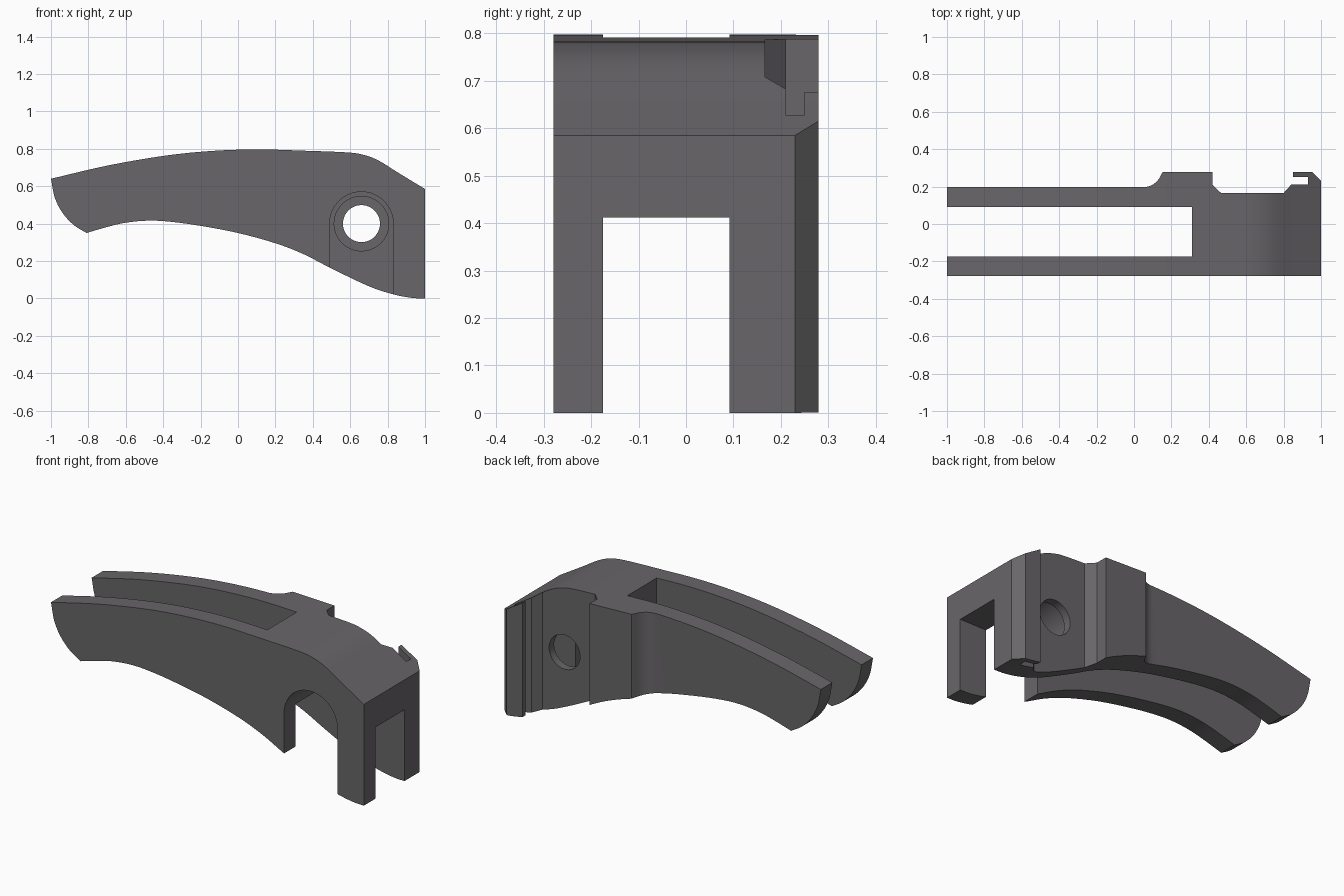
import bpy, bmesh, math
from mathutils import Vector

if "Cube" in bpy.data.objects:
    bpy.data.objects.remove(bpy.data.objects["Cube"])


def smooth(pts, steps=4):
    """Catmull-Rom refinement of an open 2D point run."""
    p = [Vector(q) for q in pts]
    p = [2 * p[0] - p[1]] + p + [2 * p[-1] - p[-2]]
    out = []
    for a, b, c, d in zip(p, p[1:], p[2:], p[3:]):
        for i in range(steps):
            t = i / steps
            out.append(0.5 * (2 * b + (c - a) * t + (2 * a - 5 * b + 4 * c - d) * t * t
                              + (3 * b - a - 3 * c + d) * t ** 3))
    return [tuple(q) for q in out] + [tuple(p[-2])]


def prism(name, outline, lo, hi, axis):
    """Extrude an outline: axis 'y' takes (x, z) points, axis 'z' takes (x, y)."""
    bm = bmesh.new()
    place = (lambda u, v, w: (u, w, v)) if axis == 'y' else (lambda u, v, w: (u, v, w))
    face = bm.faces.new([bm.verts.new(place(u, v, lo)) for u, v in outline])
    ext = bmesh.ops.extrude_face_region(bm, geom=[face])
    vs = [g for g in ext['geom'] if isinstance(g, bmesh.types.BMVert)]
    bmesh.ops.translate(bm, verts=vs, vec=place(0, 0, hi - lo))
    bmesh.ops.recalc_face_normals(bm, faces=bm.faces)
    me = bpy.data.meshes.new(name)
    bm.to_mesh(me)
    bm.free()
    ob = bpy.data.objects.new(name, me)
    bpy.context.collection.objects.link(ob)
    return ob


def boolean(target, tool, op='DIFFERENCE'):
    mod = target.modifiers.new(tool.name, 'BOOLEAN')
    mod.operation, mod.object, mod.solver = op, tool, 'EXACT'
    bpy.context.view_layer.objects.active = target
    bpy.ops.object.modifier_apply(modifier=mod.name)
    bpy.data.objects.remove(tool)


def arc(cx, cy, r, a0, a1, n):
    return [(cx + r * math.cos(math.radians(a0 + (a1 - a0) * i / n)),
             cy + r * math.sin(math.radians(a0 + (a1 - a0) * i / n))) for i in range(n + 1)]


def rect(x0, x1, v0, v1):
    return [(x0, v0), (x1, v0), (x1, v1), (x0, v1)]


# Curved side profile
top = smooth([(-1, .64), (-.7, .71), (-.4, .762), (-.15, .788), (.1, .797), (.35, .79),
              (.58, .781), (.67, .768), (.75, .738), (.86, .67), (1, .585)])
bottom = smooth([(1, 0), (.93, .003), (.83, .022), (.7, .065), (.5, .16), (.35, .237),
                 (.2, .295), (0, .35), (-.2, .388), (-.36, .41), (-.48, .416),
                 (-.6, .405), (-.7, .382), (-.81, .35)])
tip = smooth([(-.81, .35), (-.88, .394), (-.94, .46), (-.98, .54), (-1, .64)])
lever = prism("forked_lever", top + bottom + tip[1:-1], -.279, .279, 'y')

# Plan outline: fillet, raised pad, recess and hooked lip along the back
fillet = arc(.05, .297, .10, -90, -12, 8)
plan = ([(-1.1, -.3), (1.1, -.3), (1.1, .13), (.95, .28), (.85, .28), (.85, .25), (.93, .25),
         (.93, .21), (.84, .21), (.80, .166), (.465, .166), (.42, .21), (.42, .28),
         (.155, .28)] + fillet[-2::-1] + [(-1.1, .197)])
boolean(lever, prism("plan_outline", plan, -.2, 1, 'z'), 'INTERSECT')

# Open slot between the arms, and the channel under the head
IN0, IN1 = -.175, .092
boolean(lever, prism("arm_slot", rect(-1.2, .31, IN0, IN1), -.2, 1, 'z'))
boolean(lever, prism("head_channel", rect(.2, 1.2, IN0, IN1), -.2, .412, 'z'))

# Arched front opening, counterbore and pivot hole
PX, PZ = .66, .4
boolean(lever, prism("arch", arc(PX, PZ, .17, 0, 180, 32) + [(PX - .17, -.2), (PX + .17, -.2)],
                     -.4, IN1, 'y'))
for name, r, end in (("counterbore", .146, .12), ("pivot_hole", .099, .4)):
    boolean(lever, prism(name, arc(PX, PZ, r, 0, 360, 48)[:-1], 0, end, 'y'))

# Dark grey finish
mat = bpy.data.materials.new("dark_grey")
mat.diffuse_color = (.14, .132, .14, 1)
mat.use_nodes = True
mat.node_tree.nodes["Principled BSDF"].inputs["Base Color"].default_value = mat.diffuse_color
lever.data.materials.clear()
lever.data.materials.append(mat)
for poly in lever.data.polygons:
    poly.material_index = 0

# Smooth curved walls, keep corners crisp
bpy.ops.object.select_all(action='DESELECT')
lever.select_set(True)
bpy.context.view_layer.objects.active = lever
bpy.ops.object.shade_smooth_by_angle(angle=math.radians(20))
